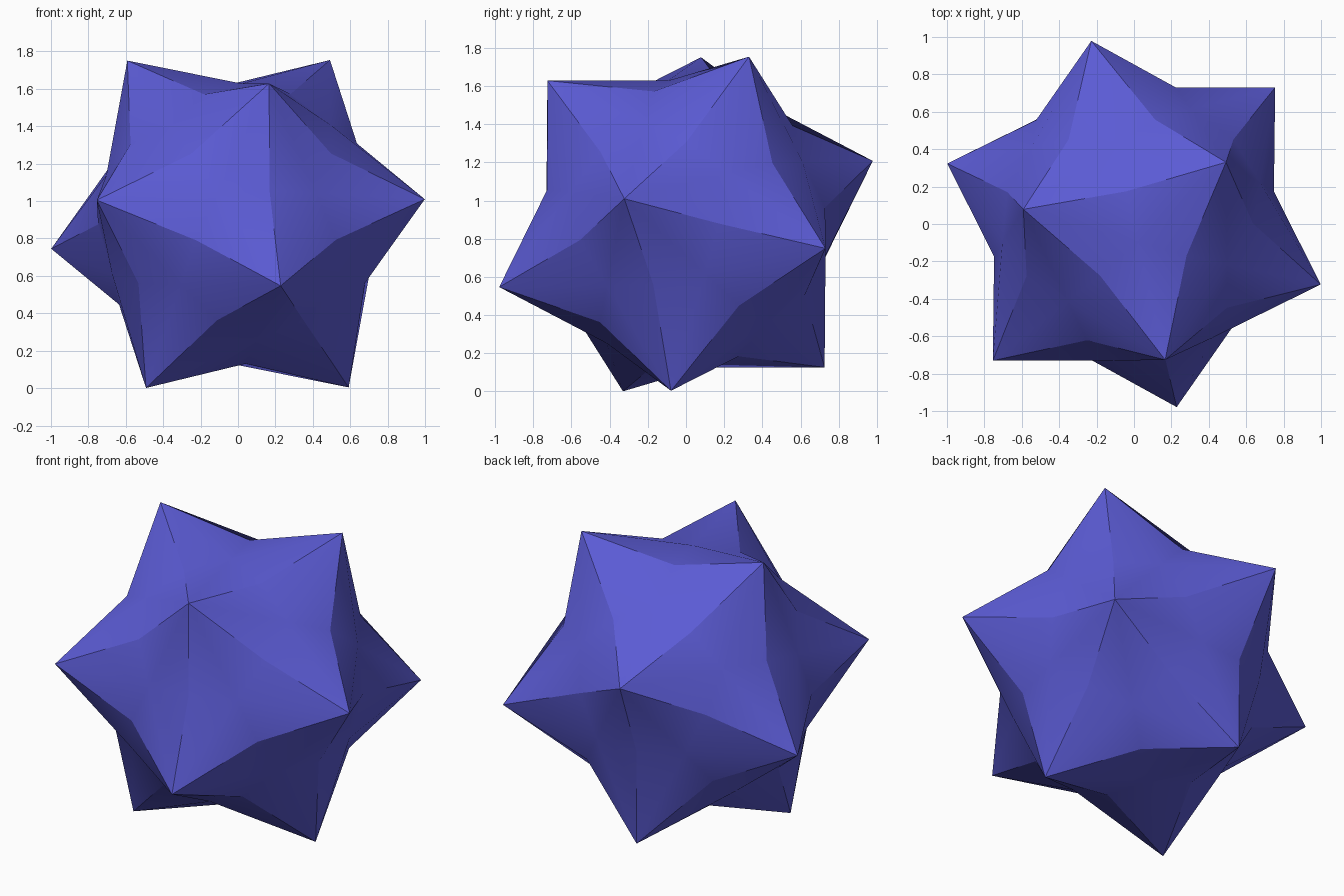
import bpy, bmesh
from itertools import combinations
from mathutils import Vector

cube = bpy.data.objects.get("Cube")
if cube:
    bpy.data.objects.remove(cube, do_unlink=True)

TIP, MID, PIT = 1.058, 0.768, 0.757      # radii of tips, ridge notches, patch centres
CENTRE = Vector((0, 0, 0.8775))
PHI = (1 + 5 ** 0.5) / 2

# tilted frame, set by one pair of neighbouring tips
a, b = Vector((-0.59, 0.08, 0.8775)), Vector((0.49, 0.33, 0.8775))
u = (a + b).normalized()
v = b - a
v = (v - u * v.dot(u)).normalized()
w = u.cross(v)

# twelve tip directions of an icosahedron
dirs = []
for s in (-1, 1):
    for t in (-PHI, PHI):
        for x, y, z in ((s, 0, t), (0, t, s), (t, s, 0)):
            dirs.append((v * x + w * y + u * z).normalized())

bm = bmesh.new()
cache = {}


def point(ids, radius):
    """Shared vertex above the middle of the given tips."""
    key = frozenset(ids)
    if key not in cache:
        d = sum((dirs[i] for i in ids), Vector()).normalized()
        cache[key] = bm.verts.new(CENTRE + d * radius)
    return cache[key]


# each group of three neighbouring tips spans one six-part patch
for tri in combinations(range(12), 3):
    if any(dirs[i].dot(dirs[j]) < 0.3 for i, j in combinations(tri, 2)):
        continue
    i, j, k = tri
    if (dirs[j] - dirs[i]).cross(dirs[k] - dirs[i]).dot(dirs[i]) < 0:
        j, k = k, j
    pit = point((i, j, k), PIT)
    for p, q in ((i, j), (j, k), (k, i)):
        mid = point((p, q), MID)
        bm.faces.new((point((p,), TIP), mid, pit))
        bm.faces.new((mid, point((q,), TIP), pit))

# smooth patches, sharp ridges from tips to notches
pits = {vert for key, vert in cache.items() if len(key) == 3}
for f in bm.faces:
    f.smooth = True
for e in bm.edges:
    e.smooth = any(vert in pits for vert in e.verts)

mesh = bpy.data.meshes.new("spiked_star")
bm.to_mesh(mesh)
bm.free()
star = bpy.data.objects.new("spiked_star", mesh)
bpy.context.collection.objects.link(star)

# single blue-violet colour
mat = bpy.data.materials.new("blue_violet")
mat.use_nodes = True
colour = (0.105, 0.105, 0.66, 1)
mat.diffuse_color = colour
bsdf = mat.node_tree.nodes["Principled BSDF"]
bsdf.inputs["Base Color"].default_value = colour
bsdf.inputs["Roughness"].default_value = 0.6
mesh.materials.append(mat)
